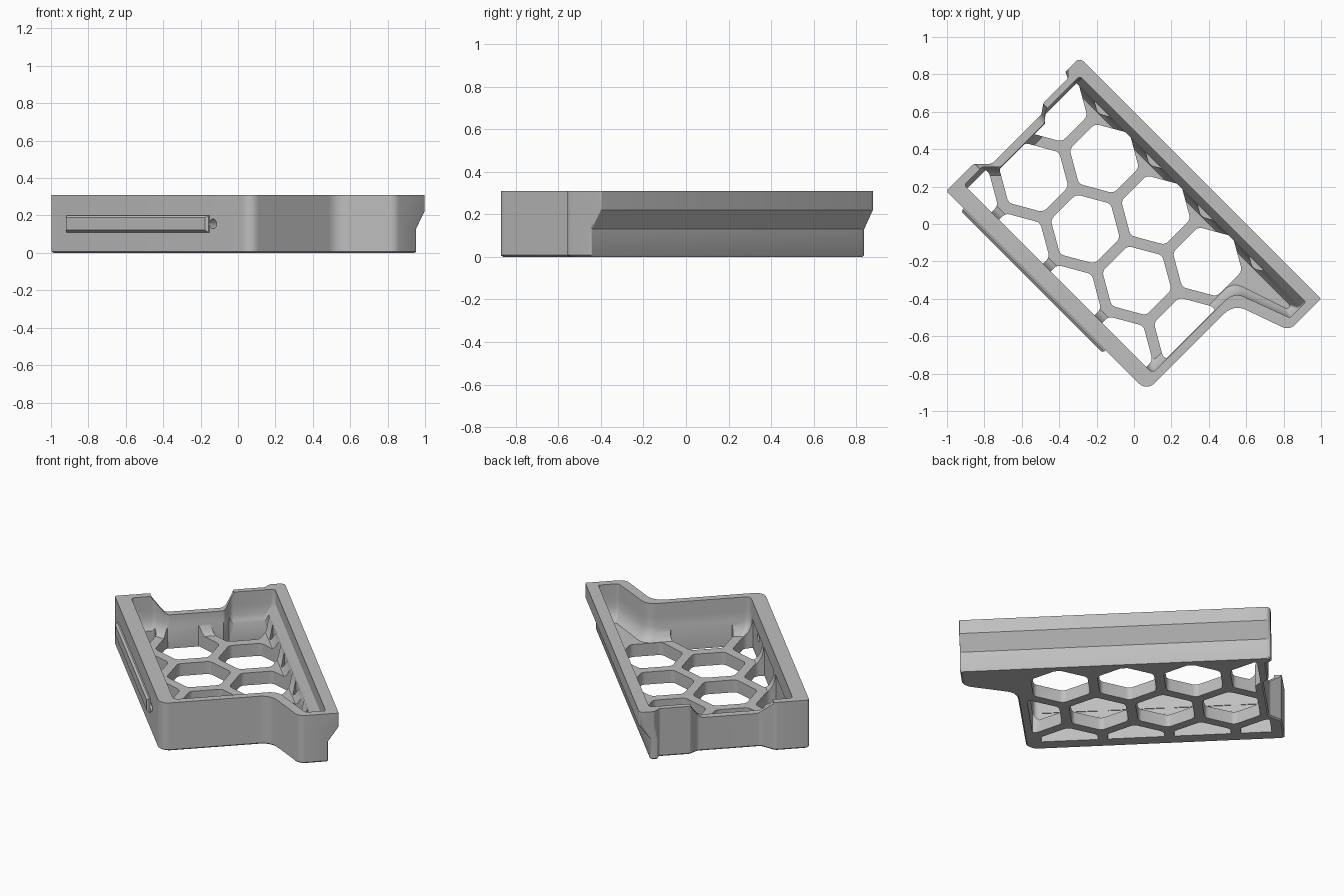
import bpy, bmesh, math
from mathutils import Vector, Matrix

if "Cube" in bpy.data.objects:
    bpy.data.objects.remove(bpy.data.objects["Cube"])

ROT = Matrix.Rotation(-math.pi / 4, 4, 'Z')   # tray runs diagonally
H = 0.31

grey = bpy.data.materials.new("plain grey")
grey.diffuse_color = (0.52, 0.52, 0.52, 1)
grey.use_nodes = True
grey.node_tree.nodes["Principled BSDF"].inputs["Base Color"].default_value = grey.diffuse_color


def offset(pts, d):
    """Inset a counter-clockwise polygon (x, y, radius) by d."""
    out = []
    for i, (x, y, r) in enumerate(pts):
        p = Vector((x, y))
        a = (p - Vector(pts[i - 1][:2])).normalized()
        b = (Vector(pts[(i + 1) % len(pts)][:2]) - p).normalized()
        na, nb = Vector((-a.y, a.x)), Vector((-b.y, b.x))
        q = p + (na + nb) * d / (1 + na.dot(nb))
        out.append((q.x, q.y, r))
    return out


def rounded(pts, seg=6):
    """Round every corner with a curve of seg steps."""
    out = []
    for i, (x, y, r) in enumerate(pts):
        p = Vector((x, y))
        a = (Vector(pts[i - 1][:2]) - p).normalized()
        b = (Vector(pts[(i + 1) % len(pts)][:2]) - p).normalized()
        half = a.angle(b) / 2
        t = r / math.tan(half)
        c = p + (a + b).normalized() * r / math.sin(half)
        s, e = p + a * t - c, p + b * t - c
        ang = math.atan2(s.x * e.y - s.y * e.x, s.dot(e))
        for k in range(seg + 1):
            f = ang * k / seg
            out.append((c.x + s.x * math.cos(f) - s.y * math.sin(f),
                        c.y + s.x * math.sin(f) + s.y * math.cos(f)))
    return out


def loft(name, rings):
    """Closed solid through rings of equal point count."""
    bm = bmesh.new()
    vs = [[bm.verts.new(p) for p in ring] for ring in rings]
    n = len(vs[0])
    bm.faces.new(vs[0][::-1])
    bm.faces.new(vs[-1])
    for lo, hi in zip(vs, vs[1:]):
        for i in range(n):
            j = (i + 1) % n
            bm.faces.new((lo[i], lo[j], hi[j], hi[i]))
    if bm.calc_volume(signed=True) < 0:
        bmesh.ops.reverse_faces(bm, faces=bm.faces)
    me = bpy.data.meshes.new(name)
    bm.to_mesh(me)
    bm.free()
    me.materials.append(grey)
    ob = bpy.data.objects.new(name, me)
    bpy.context.collection.objects.link(ob)
    return ob


def boolean(ob, cutter, op='DIFFERENCE'):
    m = ob.modifiers.new("cut", 'BOOLEAN')
    m.operation, m.object, m.solver = op, cutter, 'MANIFOLD'
    bpy.context.view_layer.update()
    bpy.context.view_layer.objects.active = ob
    bpy.ops.object.modifier_apply(modifier=m.name)
    bpy.data.objects.remove(cutter)


def lip_ring(pts, z, d, shift, pivot, top):
    """Ring at z; the far long side is pulled in by shift below the lip."""
    k = (top - shift - pivot) / (top - pivot)
    return [(x, y if y < pivot else pivot + (y - pivot) * k, z)
            for x, y in rounded(offset(pts, d))]


def prism(name, pts, z0, z1):
    return loft(name, [[(p[0], p[1], z) for p in pts] for z in (z0, z1)])


# Outer body with overhanging lip along one long side
outer = [(-.835, -.585, .015), (.68, -.585, .06), (.68, .075, .1), (.99, .185, .06),
         (.99, .424, .008), (-.835, .424, .03), (-.835, .335, .02), (-.80, .30, .02),
         (-.80, .115, .03), (-.765, .065, .03), (-.765, -.31, .04), (-.835, -.38, .04)]
tray = loft("tray", [lip_ring(outer, z, d, s, .3, .424) for z, d, s in
                     ((0, .008, .064), (.008, 0, .064), (.13, 0, .064), (.22, 0, 0), (H, 0, 0))])

# Cavity with a flared foot that leaves gussets along the walls
inner = [(-.79, -.495, .02), (.635, -.495, .03), (.635, .12, .08), (.945, .235, .02),
         (.945, .354, .012), (-.765, .354, .02), (-.765, .095, .03), (-.72, .045, .02),
         (-.72, -.29, .03), (-.79, -.36, .03)]
cavity = loft("cavity", [lip_ring(inner, z, d, s, .24, .354) for z, d, s in
                         ((.08, .045, .045), (.10, .024, .045), (.13, .008, .045),
                          (.16, 0, .035), (.22, 0, 0), (H + .1, 0, 0))])
boolean(tray, cavity)

# Honeycomb openings in the floor, clipped by the walls
P = 0.39
region = [(-.765, -.50), (.63, -.50), (.63, .10), (.66, .12), (.66, .315), (-.75, .315),
          (-.75, .08), (-.715, .04), (-.715, -.29), (-.765, -.35)]
rows = ((-.541, -.36, -.1), (-.203, -.555, -.1), (.135, -.36, -.1), (.473, -.555, .035))
for v, u0, z0 in rows:
    for k in range(-1, 4):
        u = u0 + P * k
        R = .166 / math.cos(math.pi / 6)
        hexa = [(u + R * math.cos(math.radians(30 + 60 * i)),
                 v + R * math.sin(math.radians(30 + 60 * i)), .04) for i in range(6)]
        if u - .166 > .62 or u + .166 < -.76:
            continue
        cell = prism("cell", rounded(hexa, 4), z0, .19)
        boolean(cell, prism("clip", region, -.2, .3), 'INTERSECT')
        boolean(tray, cell)

# Dip in the short end wall
dip = [(-.375, H + .1, .01), (-.375, H - .01, .03), (-.30, .215, .05),
       (.05, .215, .05), (.11, H - .01, .03), (.11, H + .1, .01)]
boolean(tray, loft("dip", [[(x, a, b) for a, b in rounded(dip)] for x in (-1, -.70)]))

# Round hole through the front long wall
circle = [(.396 + .026 * math.cos(a * math.pi / 12), .155 + .026 * math.sin(a * math.pi / 12))
          for a in range(24)]
boolean(tray, loft("hole", [[(a, y, b) for a, b in circle] for y in (-.7, -.42)]))

# Chamfered rail on the outside of the front long wall
rail = loft("side_rail", [[(x, y, z) for x, z in
                           ((-.705 + d, .11 + d), (.37 - d, .11 + d), (.37 - d, .20 - d), (-.705 + d, .20 - d))]
                          for y, d in ((-.575, 0), (-.593, 0), (-.606, .012))])

for ob in (tray, rail):
    ob.data.transform(ROT)
    bpy.ops.object.select_all(action='DESELECT')
    ob.select_set(True)
    bpy.context.view_layer.objects.active = ob
    bpy.ops.object.shade_smooth_by_angle(angle=math.radians(30))
